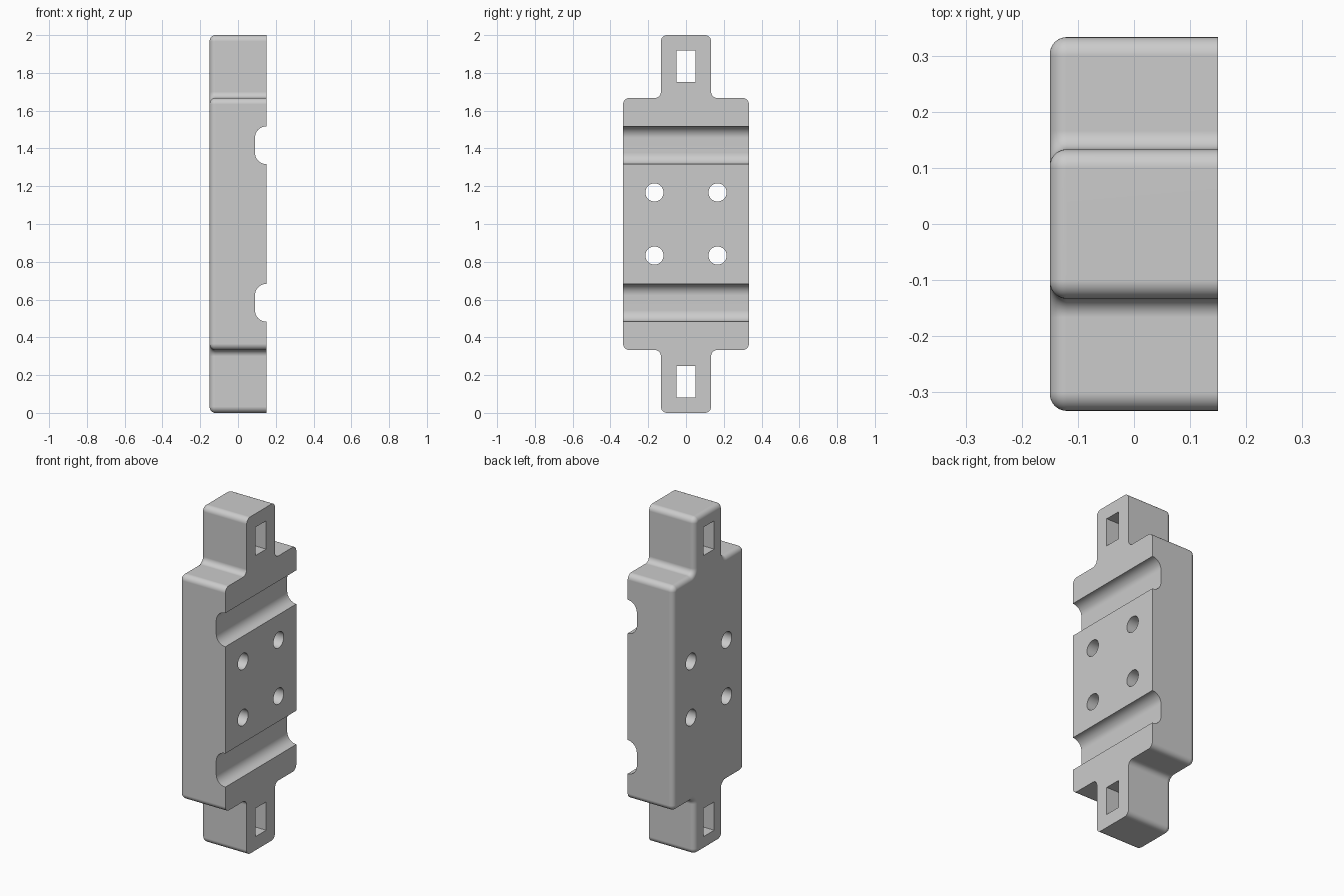
import bpy, bmesh
from math import sin, cos, pi, radians

if "Cube" in bpy.data.objects:
    bpy.data.objects.remove(bpy.data.objects["Cube"])

HALF_X, BODY_Y, BODY_Z, TAB_Y = 0.15, 0.333, 0.667, 0.133
CORNER_R, EDGE_R, STEPS = 0.033, 0.03, 8

grey = bpy.data.materials.new("plain grey")
grey.use_nodes = True
grey.diffuse_color = (0.6, 0.6, 0.6, 1)
grey.node_tree.nodes["Principled BSDF"].inputs["Base Color"].default_value = (0.6, 0.6, 0.6, 1)


def arc(cy, cz, r, start, end, steps=STEPS):
    angles = [start + (end - start) * i / steps for i in range(steps + 1)]
    return [(cy + r * cos(a), cz + r * sin(a)) for a in angles]


def outline(inset):
    """Body-and-tabs outline in y and z, shrunk evenly by inset."""
    r = CORNER_R
    quarter = arc(BODY_Y - r, BODY_Z - r, r - inset, 0, pi / 2)
    quarter += arc(TAB_Y + r, BODY_Z + r, r + inset, 1.5 * pi, pi)
    quarter += arc(TAB_Y - r, 1 - r, r - inset, 0, pi / 2)
    half = quarter + [(-y, z) for y, z in reversed(quarter)]
    return half + [(-y, -z) for y, z in half]


def loft(name, layers):
    """Solid through matching rings of points, capped at both ends."""
    bm = bmesh.new()
    rings = [[bm.verts.new(p) for p in layer] for layer in layers]
    for a, b in zip(rings, rings[1:]):
        for i in range(len(a)):
            j = (i + 1) % len(a)
            bm.faces.new((a[i], a[j], b[j], b[i]))
    bm.faces.new(rings[0])
    bm.faces.new(rings[-1])
    bmesh.ops.recalc_face_normals(bm, faces=bm.faces)
    mesh = bpy.data.meshes.new(name)
    bm.to_mesh(mesh)
    bm.free()
    mesh.materials.append(grey)
    obj = bpy.data.objects.new(name, mesh)
    bpy.context.collection.objects.link(obj)
    return obj


def x_prism(name, points):
    return loft(name, [[(x, y, z) for y, z in points] for x in (-0.3, 0.3)])


# Plate with rounded edges all round its back
layers = [(HALF_X, 0)]
for i in range(STEPS + 1):
    a = i / STEPS * pi / 2
    layers.append((-HALF_X + EDGE_R * (1 - sin(a)), EDGE_R * (1 - cos(a))))
plate = loft("mounting_plate", [[(x, y, z + 1) for y, z in outline(d)] for x, d in layers])

cutters = []
for s in (-1, 1):
    # Rectangular slot in each tab
    mid = 1 + s * 0.835
    cutters.append(x_prism("slot_cutter", [(y * 0.05, mid + z * 0.084)
                           for y, z in ((1, 1), (-1, 1), (-1, -1), (1, -1))]))
    # Round-cornered groove across the face
    mid = 1 + s * 0.417
    groove = [(0.2, mid - 0.1)]
    groove += reversed(arc(HALF_X, mid - 0.04, 0.06, pi, 1.5 * pi))
    groove += reversed(arc(HALF_X, mid + 0.04, 0.06, pi / 2, pi))
    groove.append((0.2, mid + 0.1))
    cutters.append(loft("groove_cutter", [[(x, y, z) for x, z in groove] for y in (-0.5, 0.5)]))
    # Screw holes
    for t in (-1, 1):
        ring = arc(t * 0.167, 1 + s * 0.167, 0.048, 0, 2 * pi, 40)[:-1]
        cutters.append(x_prism("hole_cutter", ring))

bpy.context.view_layer.objects.active = plate
for cutter in cutters:
    cutter.hide_render = True
    mod = plate.modifiers.new("cut", "BOOLEAN")
    mod.operation, mod.solver, mod.object = "DIFFERENCE", "EXACT", cutter
    bpy.ops.object.modifier_apply(modifier=mod.name)
    bpy.data.objects.remove(cutter)

# Smooth rounds with crisp edges
bpy.ops.object.select_all(action="DESELECT")
plate.select_set(True)
bpy.ops.object.shade_smooth_by_angle(angle=radians(30))
weighted = plate.modifiers.new("weighted_normals", "WEIGHTED_NORMAL")
weighted.keep_sharp = True
